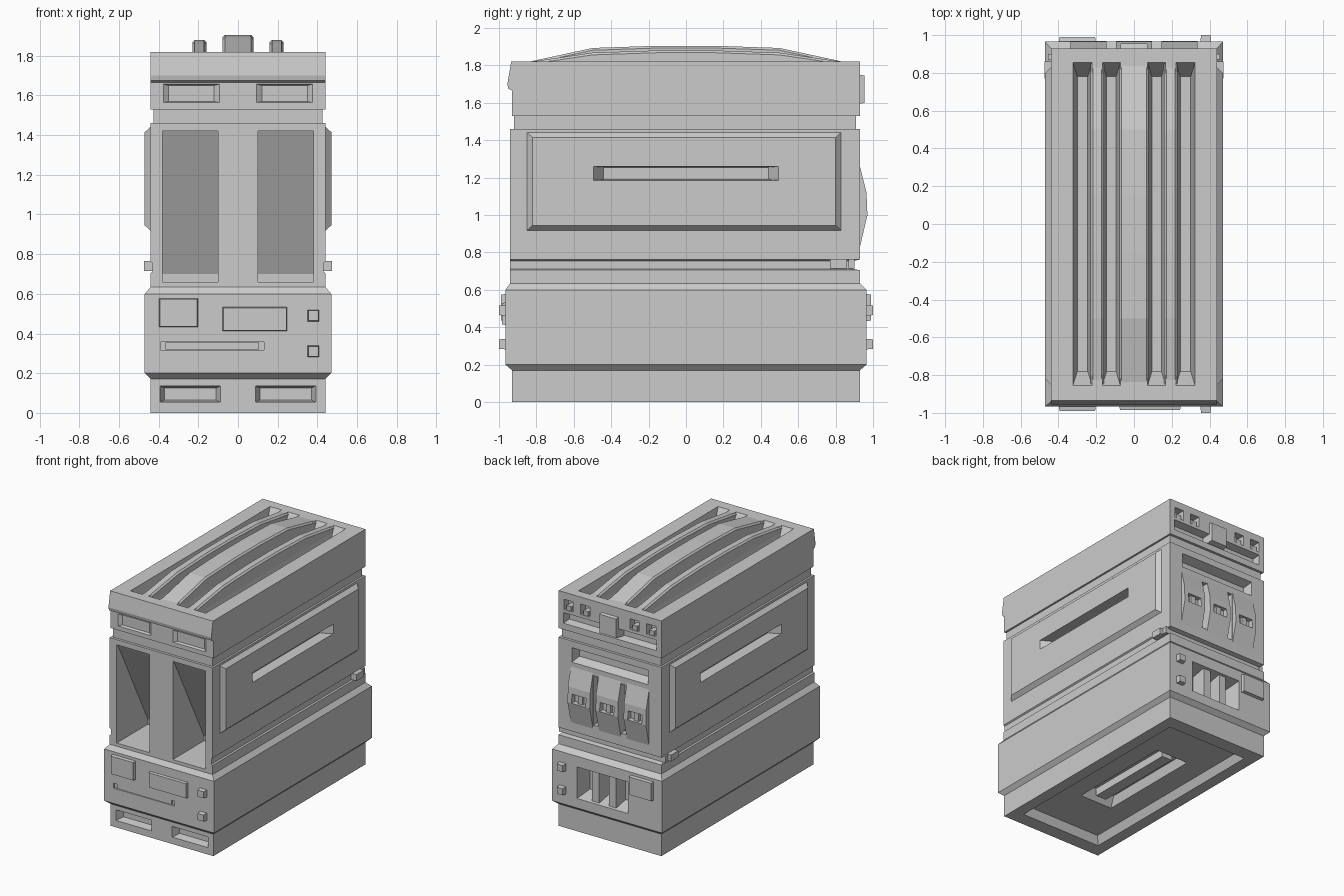
import bpy, bmesh

if "Cube" in bpy.data.objects:
    bpy.data.objects.remove(bpy.data.objects["Cube"])


def finish(name, bm):
    bmesh.ops.recalc_face_normals(bm, faces=bm.faces)
    me = bpy.data.meshes.new(name)
    bm.to_mesh(me)
    bm.free()
    ob = bpy.data.objects.new(name, me)
    bpy.context.collection.objects.link(ob)
    return ob


def block(name, x, y, z, face=None, inset=(0, 0, 0)):
    """Box from ranges; face=(axis, side) is shrunk by inset, giving sloped sides."""
    rng = (x, y, z)
    bm = bmesh.new()
    bmesh.ops.create_cube(bm, size=2)
    for v in bm.verts:
        side = [0 if c < 0 else 1 for c in v.co]
        shrink = face and side[face[0]] == face[1]
        for i in range(3):
            v.co[i] = sorted(rng[i])[side[i]]
            if shrink and i != face[0]:
                v.co[i] += inset[i] * (1 if side[i] == 0 else -1)
    return finish(name, bm)


def prism(name, x, profile):
    """Profile in y, z extruded along x."""
    bm = bmesh.new()
    f = bm.faces.new([bm.verts.new((x[0], *p)) for p in profile])
    ext = bmesh.ops.extrude_face_region(bm, geom=[f])["geom"]
    bmesh.ops.translate(bm, vec=(x[1] - x[0], 0, 0),
                        verts=[g for g in ext if isinstance(g, bmesh.types.BMVert)])
    return finish(name, bm)


def loft(name, rings):
    """Rectangular rings (half width, front y, back y, z) stacked upward."""
    bm = bmesh.new()
    loops = [[bm.verts.new(p) for p in ((-w, a, z), (w, a, z), (w, b, z), (-w, b, z))]
             for w, a, b, z in rings]
    bm.faces.new(loops[0])
    bm.faces.new(loops[-1])
    for lo, hi in zip(loops, loops[1:]):
        for i in range(4):
            bm.faces.new((lo[i], lo[(i + 1) % 4], hi[(i + 1) % 4], hi[i]))
    return finish(name, bm)


def apply(ob, mod):
    bpy.context.view_layer.objects.active = ob
    bpy.ops.object.modifier_apply(modifier=mod.name)


def cut(ob, *cutters):
    for c in cutters:
        m = ob.modifiers.new("cut", "BOOLEAN")
        m.operation, m.solver, m.object = "DIFFERENCE", "EXACT", c
        apply(ob, m)
        bpy.data.objects.remove(c)


def bevel(ob, width, segments=1):
    m = ob.modifiers.new("bevel", "BEVEL")
    m.width, m.segments = width, segments
    apply(ob, m)


# Base plinth with front recesses and a stepped underside
base = block("base", (-.44, .44), (-.93, .93), (0, .175))
for s in (-1, 1):
    cut(base, block("c", (s * .08, s * .4), (-.95, -.87), (.05, .14), (1, 1), (.03, 0, .015)))
cut(base, block("c", (-.36, .36), (-.83, .83), (-.02, .06), (2, 1), (.04, 0.04, 0)),
    block("c", (-.15, .15), (-.45, .45), (.03, .13), (2, 1), (.03, .08, 0)))
block("underside_bar", (-.045, .045), (-.37, .37), (.07, .14))

# Lower housing with front slot and rear vent
lower = loft("lower_housing", [(.44, -.93, .93, .17), (.47, -.965, .965, .2),
                               (.47, -.965, .965, .6), (.44, -.94, .93, .635)])
cut(lower, block("c", (-.39, .13), (-.98, -.95), (.318, .357)),
    block("c", (-.18, .26), (.98, .83), (.27, .52), (1, 0), (.02, 0, .03)))
block("front_slot_bar", (-.365, .105), (-.96, -.94), (.32, .355))
for x in (.11, -.035):
    block("vent_slat", (x - .03, x + .03), (.82, .95), (.28, .51))

# Control plates and buttons on both ends
for s in (-1, 1):
    block("cover_plate", (-.4, -.2), (s * .95, s * .99), (.43, .58),
          (1, 1 if s > 0 else 0), (.006, 0, .006))
    for z in (.46, .28):
        block("button", (.35, .41), (s * .95, s * 1.0), (z, z + .06),
              (1, 1 if s > 0 else 0), (.005, 0, .005))
block("front_screen", (-.08, .25), (-.985, -.95), (.41, .535), (1, 0), (.006, 0, .006))

# Upper housing with a groove, wedge intakes and rear slot
upper = loft("upper_housing", [(.44, -.94, .93, .63), (.44, -.94, .93, .705), (.43, -.94, .895, .712),
                               (.43, -.94, .895, .755), (.44, -.94, .93, .762), (.44, -.94, .93, 1.46)])
for s in (-1, 1):
    cut(upper, prism("c", (s * .1, s * .38), [(-.97, .66), (-.97, 1.42), (-.93, 1.42),
                                              (-.91, 1.38), (-.56, .7), (-.56, .66)]))
    cut(upper, block("c", (s * .095, s * .14), (.95, .88), (.86, 1.24)))
cut(upper, block("c", (-.33, .33), (.95, .86), (1.29, 1.415), (1, 0), (.02, 0, .03)))

# Raised side panels with grip slots, and groove latches
for s in (-1, 1):
    out = 1 if s > 0 else 0
    panel = block("side_panel", (s * .42, s * .47), (-.87, .85), (.9, 1.46), (0, out), (0, .05, .045))
    grip = ((-.5, .5), (1.185, 1.26), (0, 1 - out), (0, .06, .005))
    for ob in (panel, upper):
        cut(ob, block("c", (s * .48, s * .39), *grip))
    block("latch", (s * .42, s * .475), (.77, .86), (.715, .765))
    block("latch_pin", (s * .42, s * .455), (.87, .9), (.715, .765))

# Bowed rear louvres with windows
for x in (-.24, 0, .24):
    louvre = prism("rear_louvre", (x - .095, x + .095),
                   [(.9, 1.26), (.93, 1.26), (.965, 1.12), (.97, 1.0), (.93, .83), (.9, .83)])
    cut(louvre, block("c", (x - .06, x + .06), (.99, .92), (1.0, 1.07)))
    block("louvre_peg", (x - .02, x + .02), (.91, .95), (1.0, 1.07))

# Neck between housing and cap
block("neck", (-.425, .425), (-.92, .91), (1.45, 1.54))

# Cap with front lip, rear sockets and tapered top slots
cap = prism("cap", (-.44, .44), [(-.93, 1.53), (-.93, 1.665), (-.95, 1.675), (-.955, 1.7),
                                 (-.935, 1.82), (.93, 1.82), (.93, 1.53)])
for s in (-1, 1):
    cut(cap, block("c", (s * .08, s * .39), (-.94, -.91), (1.56, 1.66), (1, 1), (.04, 0, .01)))
    for a, b in ((.07, .17), (.22, .325)):
        cut(cap, block("c", (s * a, s * b), (-.86, .86), (1.83, 1.7), (2, 0), (.025, .08, 0)))
    for x in (.21, .355):
        cut(cap, block("c", (s * x - .04, s * x + .04), (.95, .87), (1.685, 1.765)))
        block("socket_hook", (s * x - .02, s * x + .02), (.86, .925), (1.66, 1.72))
cut(cap, block("c", (-.4, .4), (.95, .87), (1.575, 1.665), (1, 0), (.01, 0, .015)))
block("rear_clasp", (-.08, .08), (.86, .955), (1.58, 1.765), (1, 1), (.01, 0, .02))

# Arched ribs over the cap
for x, w, h in ((-.195, .035, 1.88), (0, .078, 1.905), (.195, .035, 1.88)):
    rib = prism("top_rib", (x - w, x + w), [(-.86, 1.71), (-.86, 1.815), (-.5, h - .012), (-.15, h),
                                            (.15, h), (.5, h - .012), (.86, 1.815), (.86, 1.71)])
    bevel(rib, .012)
